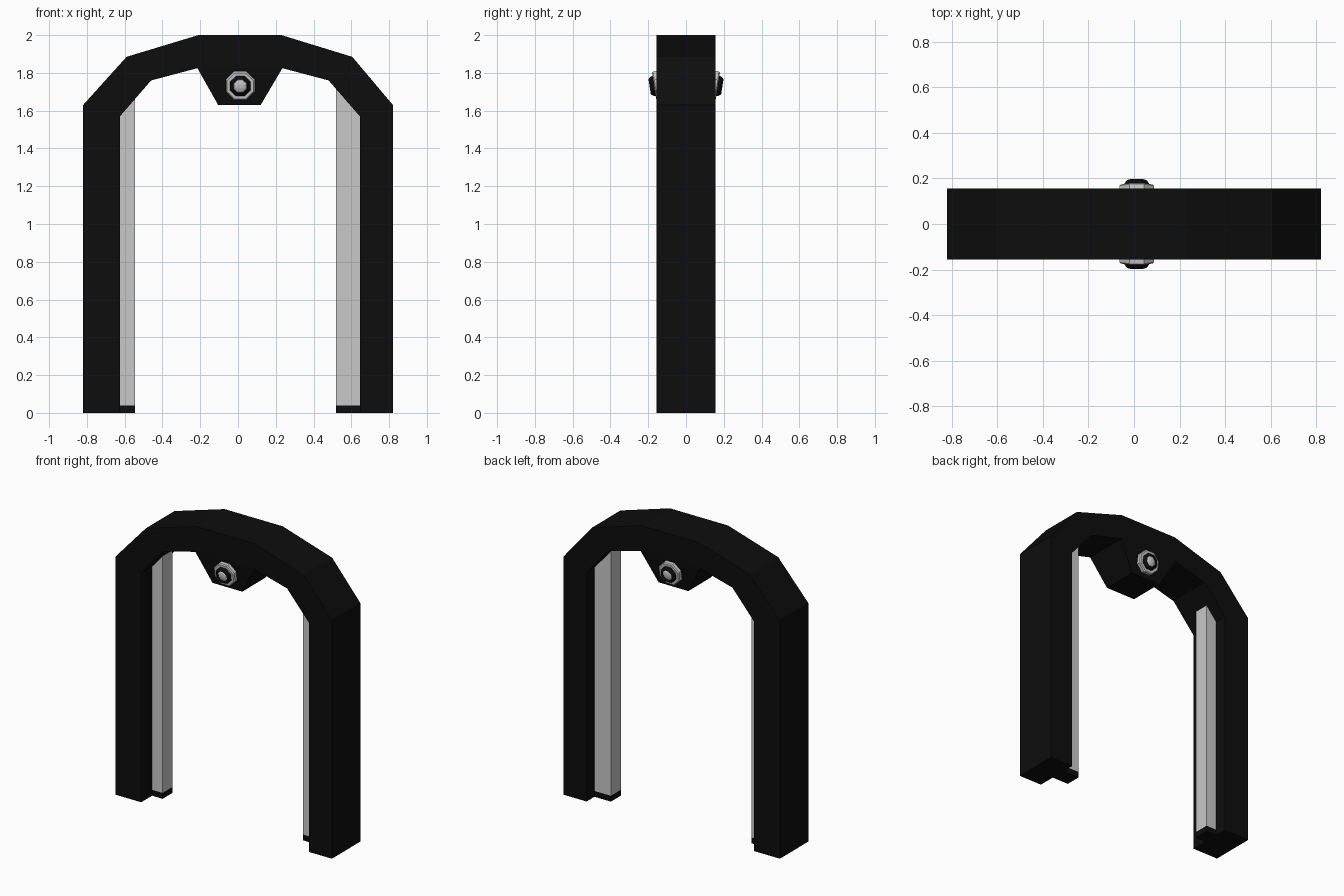
import bpy, bmesh, math
from mathutils import Matrix, Vector

if "Cube" in bpy.data.objects:
    bpy.data.objects.remove(bpy.data.objects["Cube"])


def material(name, v):
    m = bpy.data.materials.new(name)
    m.diffuse_color = (v, v, v, 1)
    m.use_nodes = True
    m.node_tree.nodes["Principled BSDF"].inputs["Base Color"].default_value = m.diffuse_color
    return m


BLACK = material("matte black", 0.004)
GREY = material("light grey", 0.58)


def finish(name, bm, mat):
    bmesh.ops.recalc_face_normals(bm, faces=bm.faces)
    me = bpy.data.meshes.new(name)
    bm.to_mesh(me)
    bm.free()
    me.materials.append(mat)
    ob = bpy.data.objects.new(name, me)
    bpy.context.collection.objects.link(ob)
    return ob


def loft(name, front, back, mat):
    """Solid between two matching point loops."""
    bm = bmesh.new()
    a = [bm.verts.new(p) for p in front]
    b = [bm.verts.new(p) for p in back]
    bm.faces.new(a)
    bm.faces.new(b[::-1])
    n = len(a)
    for i in range(n):
        j = (i + 1) % n
        bm.faces.new((a[i], b[i], b[j], a[j]))
    return finish(name, bm, mat)


def prism(name, xz, y0, y1, mat):
    return loft(name, [(x, y0, z) for x, z in xz], [(x, y1, z) for x, z in xz], mat)


def lathe(name, profile, mat, place, n=8):
    """Turn a (radius, height) profile about the local z axis."""
    bm = bmesh.new()
    rings = []
    for r, h in profile:
        rings.append([bm.verts.new((r * math.cos((i + .5) * math.tau / n),
                                    r * math.sin((i + .5) * math.tau / n), h))
                      for i in range(n)])
    for lo, hi in zip(rings, rings[1:]):
        for i in range(n):
            j = (i + 1) % n
            bm.faces.new((lo[i], lo[j], hi[j], hi[i]))
    bm.faces.new(rings[0][::-1])
    bm.faces.new(rings[-1])
    bm.transform(place)
    return finish(name, bm, mat)


# Arch frame
outer = [(-.82, 0), (-.82, 1.63), (-.59, 1.885), (-.21, 2), (.23, 2),
         (.605, 1.885), (.82, 1.63), (.82, 0)]
inner = [(.645, 0), (.645, 1.57), (.48, 1.76), (.235, 1.825), (-.215, 1.825),
         (-.46, 1.76), (-.625, 1.57), (-.625, 0)]
prism("arch_frame", outer + inner, -.155, .155, BLACK)

# Tapered lamp housing hanging from the crown
Z0, Z1, Y0, Y1 = 1.63, 1.825, .125, .155
loft("lamp_housing",
     [(-.105, -Y0, Z0), (.12, -Y0, Z0), (.12, Y0, Z0), (-.105, Y0, Z0)],
     [(-.215, -Y1, Z1), (.235, -Y1, Z1), (.235, Y1, Z1), (-.215, Y1, Z1)], BLACK)

# Light strips inside the legs, with black feet
for side, x0, x1, top0, top1 in (("left", -.64, -.545, 1.60, 1.68),
                                 ("right", .66, .52, 1.60, 1.73)):
    prism(side + "_light_strip", [(x0, .04), (x1, .04), (x1, top1), (x0, top0)],
          -.037, .07, GREY)
    prism(side + "_strip_foot", [(x0, 0), (x1, 0), (x1, .04), (x0, .04)],
          -.037, .07, BLACK)

# Lamps on the sloping front and back of the housing
tilt = math.atan2(Y1 - Y0, Z1 - Z0)
zc = 1.735
yc = Y0 + (Y1 - Y0) * (zc - Z0) / (Z1 - Z0)
for side, s in (("front", -1), ("back", 1)):
    normal = Vector((0, s * math.cos(tilt), -math.sin(tilt)))
    xa = Vector((1, 0, 0))
    ya = normal.cross(xa)
    place = Matrix.Translation((.012, s * yc, zc)) @ Matrix((xa, ya, normal)).transposed().to_4x4()
    lathe(side + "_lamp_rim", [(.083, -.01), (.083, .022), (.076, .028), (.05, .028)],
          GREY, place)
    lathe(side + "_lamp_collar", [(.058, .01), (.058, .034), (.05, .046), (.041, .052), (.038, .036)],
          BLACK, place)
    lathe(side + "_lamp_bulb", [(.038, .03), (.037, .041), (.028, .048), (.012, .052)],
          GREY, place)
